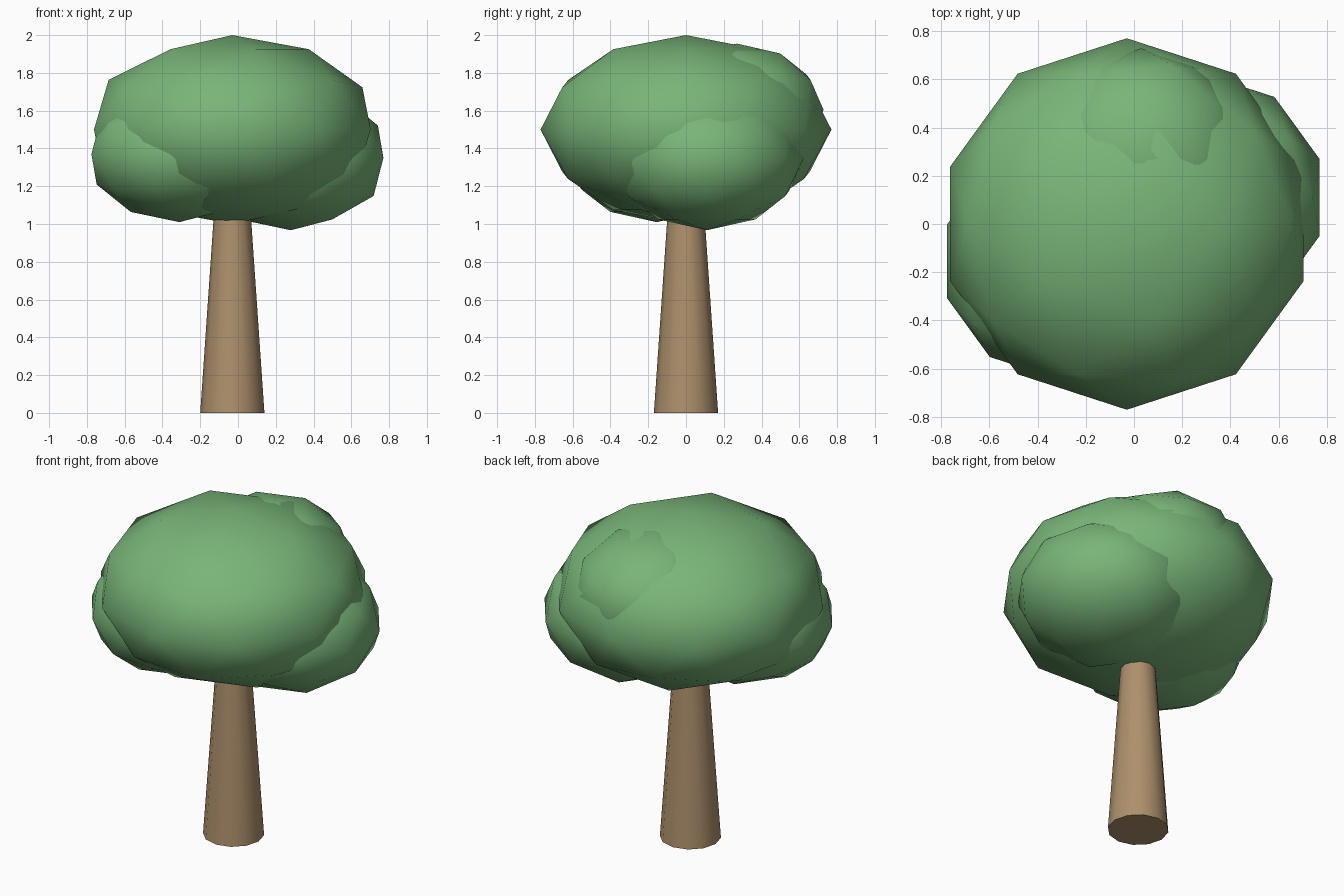
import bpy
from math import radians

if "Cube" in bpy.data.objects:
    bpy.data.objects.remove(bpy.data.objects["Cube"])


def material(name, rgb):
    m = bpy.data.materials.new(name)
    m.diffuse_color = (*rgb, 1)
    m.use_nodes = True
    m.node_tree.nodes["Principled BSDF"].inputs["Base Color"].default_value = m.diffuse_color
    return m


bark = material("bark", (0.42, 0.28, 0.15))
leaf = material("leaf", (0.19, 0.46, 0.19))

# Tapered trunk, its top buried in the canopy
HEIGHT = 1.12
bpy.ops.mesh.primitive_cone_add(vertices=12, radius1=0.17, radius2=0.093,
                                depth=HEIGHT, location=(-0.03, 0, HEIGHT / 2))
trunk = bpy.context.object
trunk.name = "trunk"
trunk.data.materials.append(bark)
bpy.ops.object.shade_smooth_by_angle(angle=radians(40))


# Leaf clumps: squashed low-poly spheres (centre, horizontal and vertical radius)
def clump(name, centre, radius, half_height):
    bpy.ops.mesh.primitive_ico_sphere_add(subdivisions=2, radius=1, location=centre)
    ob = bpy.context.object
    ob.name = name
    ob.scale = (radius, radius, half_height)
    bpy.ops.object.transform_apply(location=False, rotation=False, scale=True)
    bpy.ops.object.shade_smooth()
    ob.data.materials.append(leaf)


clump("canopy_main", (-0.03, 0, 1.5), 0.77, 0.5)
clump("canopy_right", (0.28, 0.11, 1.35), 0.515, 0.383)
clump("canopy_left", (-0.31, -0.155, 1.37), 0.49, 0.36)
clump("canopy_back", (0.03, 0.27, 1.605), 0.458, 0.35)
